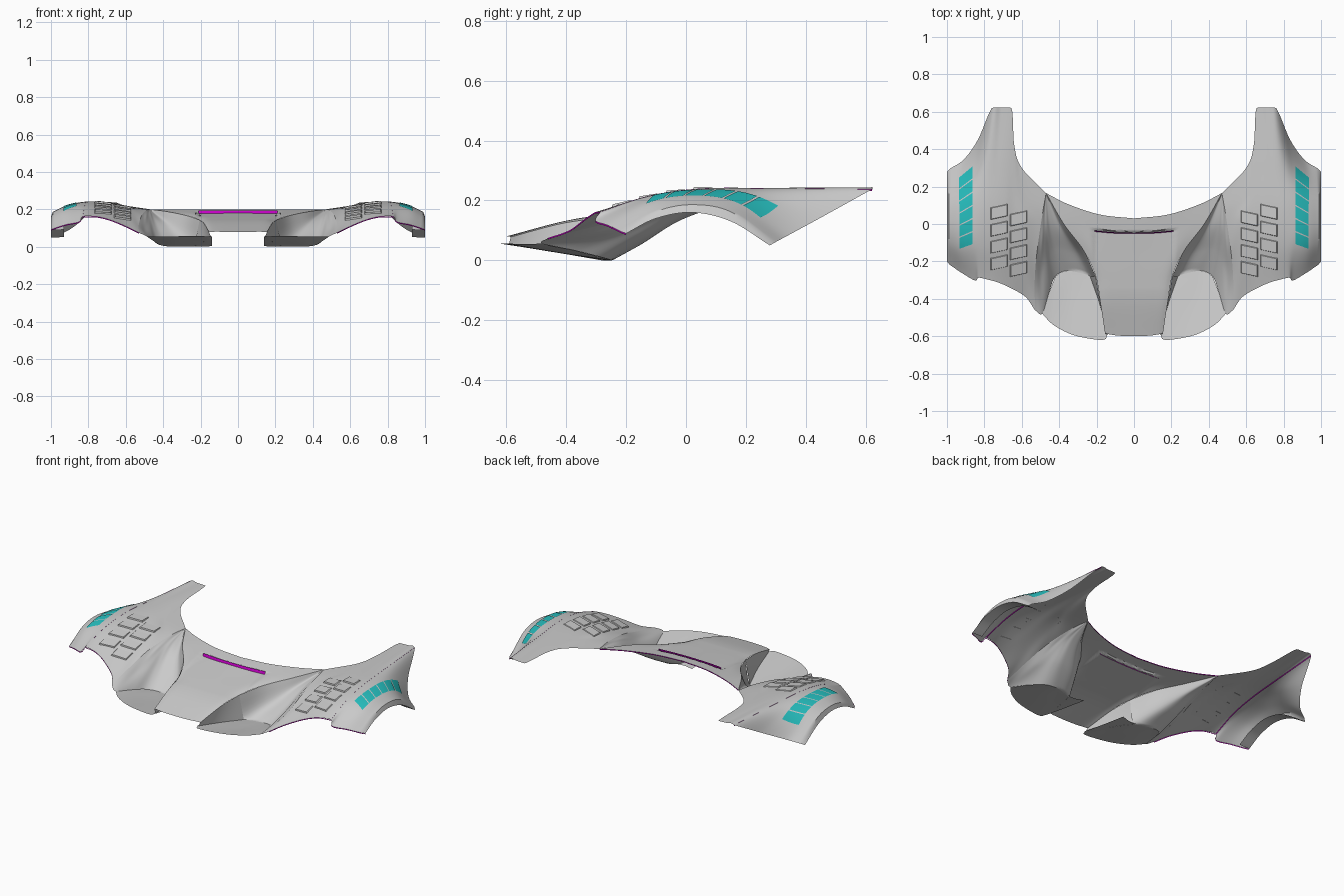
import bpy, bmesh, math
from mathutils import Vector
from mathutils.bvhtree import BVHTree

if "Cube" in bpy.data.objects:
    bpy.data.objects.remove(bpy.data.objects["Cube"])


def sample(pts, n):
    """Smooth curve through the control points, n+1 samples."""
    p = [Vector(q) for q in pts]
    p = [2 * p[0] - p[1]] + p + [2 * p[-1] - p[-2]]
    segs, out = len(p) - 3, []
    for k in range(n + 1):
        s = k / n * segs
        i = min(int(s), segs - 1)
        t = s - i
        a, b, c, d = p[i:i + 4]
        out.append(0.5 * (2 * b + (c - a) * t + (2 * a - 5 * b + 4 * c - d) * t ** 2
                          + (3 * b - a - 3 * c + d) * t ** 3))
    return out


def finish(name, bm, color=None, angle=35):
    me = bpy.data.meshes.new(name)
    bm.to_mesh(me)
    for f in me.polygons:
        f.use_smooth = True
    me.set_sharp_from_angle(angle=math.radians(angle))
    ob = bpy.data.objects.new(name, me)
    bpy.context.collection.objects.link(ob)
    m = ob.modifiers.new("Mirror", 'MIRROR')
    m.merge_threshold = 0.0005
    if color:
        mat = bpy.data.materials.get(color[0]) or bpy.data.materials.new(color[0])
        mat.diffuse_color = color[1]
        mat.use_nodes = True
        mat.node_tree.nodes["Principled BSDF"].inputs["Base Color"].default_value = mat.diffuse_color
        me.materials.append(mat)
    return ob


def patch(bm, rails, nu, nv, shape=None):
    """Skin a smooth sheet over rails running front to back, inner to outer."""
    lines = [sample(r, nv) for r in rails]
    rows = [sample([l[j] for l in lines], nu) for j in range(nv + 1)]
    for co in (c for r in rows for c in r):
        co.y, co.z = min(co.y, .622), max(co.z, 0)
        if shape:
            shape(co)
    v = [[bm.verts.new(co) for co in r] for r in rows]
    for j in range(nv):
        for i in range(nu):
            bm.faces.new((v[j][i], v[j][i + 1], v[j + 1][i + 1], v[j + 1][i]))


def ribbon(bm, pts, depth, lift=0.001, n=30):
    """Thin vertical strip hanging below a curve."""
    c = sample(pts, n)
    top = [bm.verts.new(p + Vector((0, 0, lift))) for p in c]
    low = [bm.verts.new(p - Vector((0, 0, depth))) for p in c]
    for i in range(n):
        bm.faces.new((top[i], low[i], low[i + 1], top[i + 1]))


MAGENTA = ("magenta", (0.55, 0.0, 0.55, 1))
CYAN = ("cyan", (0.02, 0.52, 0.52, 1))

# Rails of the bonnet centre
C = [
    [(0, -.6, .08), (0, -.42, .128), (0, -.28, .153), (0, -.14, .175), (0, -.03, .192), (0, .03, .2)],
    [(.08, -.597, .08), (.095, -.42, .128), (.11, -.28, .153), (.14, -.13, .175), (.165, -.01, .192), (.18, .05, .2)],
    [(.13, -.59, .08), (.15, -.42, .127), (.17, -.28, .151), (.22, -.135, .173), (.3, .02, .192), (.35, .105, .2)],
    [(.155, -.585, .078), (.18, -.42, .122), (.205, -.28, .143), (.27, -.14, .165), (.375, 0, .187), (.47, .165, .2)],
]
# Rails of the fender, from the channel to the wheel arch
F = [
    [(.53, -.46, .075), (.53, -.28, .12), (.515, -.12, .167), (.49, .05, .195), (.47, .165, .2)],
    [(.58, -.39, .1), (.58, -.2, .16), (.575, 0, .205), (.58, .12, .213), (.6, .3, .22)],
    [(.66, -.342, .135), (.65, -.14, .19), (.645, .04, .22), (.64, .22, .228), (.64, .42, .232)],
    [(.72, -.315, .154), (.7, -.13, .203), (.69, .06, .231), (.68, .3, .237), (.655, .62, .236)],
    [(.77, -.3, .162), (.76, -.12, .214), (.75, .06, .238), (.73, .3, .241), (.71, .622, .238)],
    [(.83, -.287, .161), (.82, -.12, .216), (.81, .06, .24), (.79, .28, .24), (.76, .62, .237)],
    [(.85, -.302, .133), (.865, -.12, .211), (.87, .05, .232), (.86, .22, .219), (.835, .45, .143)],
    [(.92, -.262, .118), (.93, -.12, .193), (.93, .03, .215), (.93, .18, .188), (.91, .345, .086)],
    [(.985, -.218, .097), (.99, -.1, .163), (.99, .02, .186), (.99, .15, .162), (.985, .295, .059)],
]
ARCH = [(1, -.2, .09), (1, -.1, .14), (1, .02, .16), (1, .15, .13), (1, .28, .05)]


# Bonnet: the middle panel sinks slightly towards the slot at its rear
def sink(co):
    if -.35 < co.y < -.04 + .25 * co.x ** 2:
        side = max(0, min(1, (.225 - co.x) / .02))
        co.z -= .009 * side * (co.y + .35) / .31


bm = bmesh.new()
patch(bm, C, 24, 80, sink)
finish("bonnet_centre", bm)

# Fender skin with arch lip turned inward
bm = bmesh.new()
patch(bm, F, 56, 48)
patch(bm, [F[-1], ARCH], 2, 48)
patch(bm, [ARCH, [(x - .07, y, z + .001) for x, y, z in ARCH]], 2, 48)
bmesh.ops.remove_doubles(bm, verts=bm.verts, dist=0.0004)
tree = BVHTree.FromBMesh(bm)
finish("fender", bm)

# Air channel between bonnet and fender, its front edge meeting the duct floor
bm = bmesh.new()
patch(bm, [
    C[3][2:],
    [(.235, -.28, 0), (.3, -.16, .055), (.39, -.02, .135), (.47, .162, .199)],
    [(.35, -.25, 0), (.4, -.14, .068), (.445, 0, .152), (.47, .163, .199)],
    [(.42, -.28, .01), (.445, -.155, .082), (.465, -.01, .162), (.47, .163, .199)],
    [(.455, -.37, .033), (.47, -.21, .09), (.478, -.03, .165), (.47, .164, .199)],
    [(.49, -.48, .056), (.5, -.27, .095), (.49, -.06, .168), (.47, .164, .199)],
    F[0]], 36, 48)
finish("air_channel", bm)

# Duct: inner side wall below the bonnet and sloping floor
bm = bmesh.new()
patch(bm, [C[3][:3], [(.145, -.59, .056), (.18, -.44, .028), (.235, -.28, 0)]], 4, 16)
finish("duct_wall", bm)
bm = bmesh.new()
patch(bm, [
    [(.14, -.59, .056), (.14, -.44, .03), (.14, -.26, .003)],
    [(.17, -.62, .056), (.2, -.44, .028), (.22, -.275, 0)],
    [(.32, -.595, .056), (.33, -.42, .025), (.34, -.25, 0)],
    [(.43, -.54, .055), (.42, -.4, .032), (.39, -.258, .004)],
    [(.49, -.48, .056), (.455, -.37, .033), (.42, -.28, .01)]], 24, 20)
finish("duct_floor", bm)


def on_skin(x, y, lift):
    """Point on the fender, raised along its normal."""
    co, no, *_ = tree.ray_cast(Vector((x, y, 1)), Vector((0, 0, -1)))
    return co + no * lift


# Louvres: two columns of four tilted slats
bm = bmesh.new()
for cx, y0 in ((.617, .03), (.722, .065)):
    for r in range(4):
        cy = y0 - .09 * r
        low, top = [], []
        for sx, sy in ((-1, -1), (1, -1), (1, 1), (-1, 1)):
            x, y = cx + sx * .045, cy + sy * .032 - sx * .01
            low.append(bm.verts.new(on_skin(x, y, .0006)))
            top.append(bm.verts.new(on_skin(cx + (x - cx) * .92, cy + (y - cy) * .9,
                                            .008 if sy < 0 else .004)))
        bm.faces.new(top)
        for i in range(4):
            k = (i + 1) % 4
            bm.faces.new((low[i], low[k], top[k], top[i]))
finish("fender_louvres", bm, angle=20)


def vent_edge(t):
    """Inner and outer end of a divider between vent panels."""
    return Vector((.862, -.11 + .42 * t)), Vector((.933, -.135 + .385 * t))


# Cyan vent panels along the top of the wheel arch
bm = bmesh.new()
for i in range(6):
    a, b = vent_edge((i + .05) / 6), vent_edge((i + .95) / 6)
    grid = []
    for j in range(5):
        row = []
        for k in range(5):
            p = a[0].lerp(a[1], k / 4).lerp(b[0].lerp(b[1], k / 4), j / 4)
            row.append(bm.verts.new(on_skin(p.x, p.y, .003)))
        grid.append(row)
    for j in range(4):
        for k in range(4):
            bm.faces.new((grid[j][k], grid[j][k + 1], grid[j + 1][k + 1], grid[j + 1][k]))
finish("arch_vent_panels", bm, CYAN)

# Magenta slot strip across the bonnet
bm = bmesh.new()
s = sample([(0, -.05, 0), (.11, -.047, 0), (.21, -.038, 0)], 12)
strip = [[bm.verts.new((p.x, p.y + dy, z)) for p in s]
         for dy, z in ((-.003, .177), (.003, .194))]
for i in range(12):
    bm.faces.new((strip[0][i], strip[0][i + 1], strip[1][i + 1], strip[1][i]))
finish("bonnet_slot", bm, MAGENTA)

# Thin magenta flanges along panel edges
bm = bmesh.new()
ribbon(bm, [r[-1] for r in C], .005, 0)
ribbon(bm, [r[0] for r in F[:6]], .005, 0)
ribbon(bm, [r[0] for r in F[5:]] + [ARCH[0]], .005, 0)
ribbon(bm, F[5], .006, .0006)
finish("edge_flanges", bm, MAGENTA)
